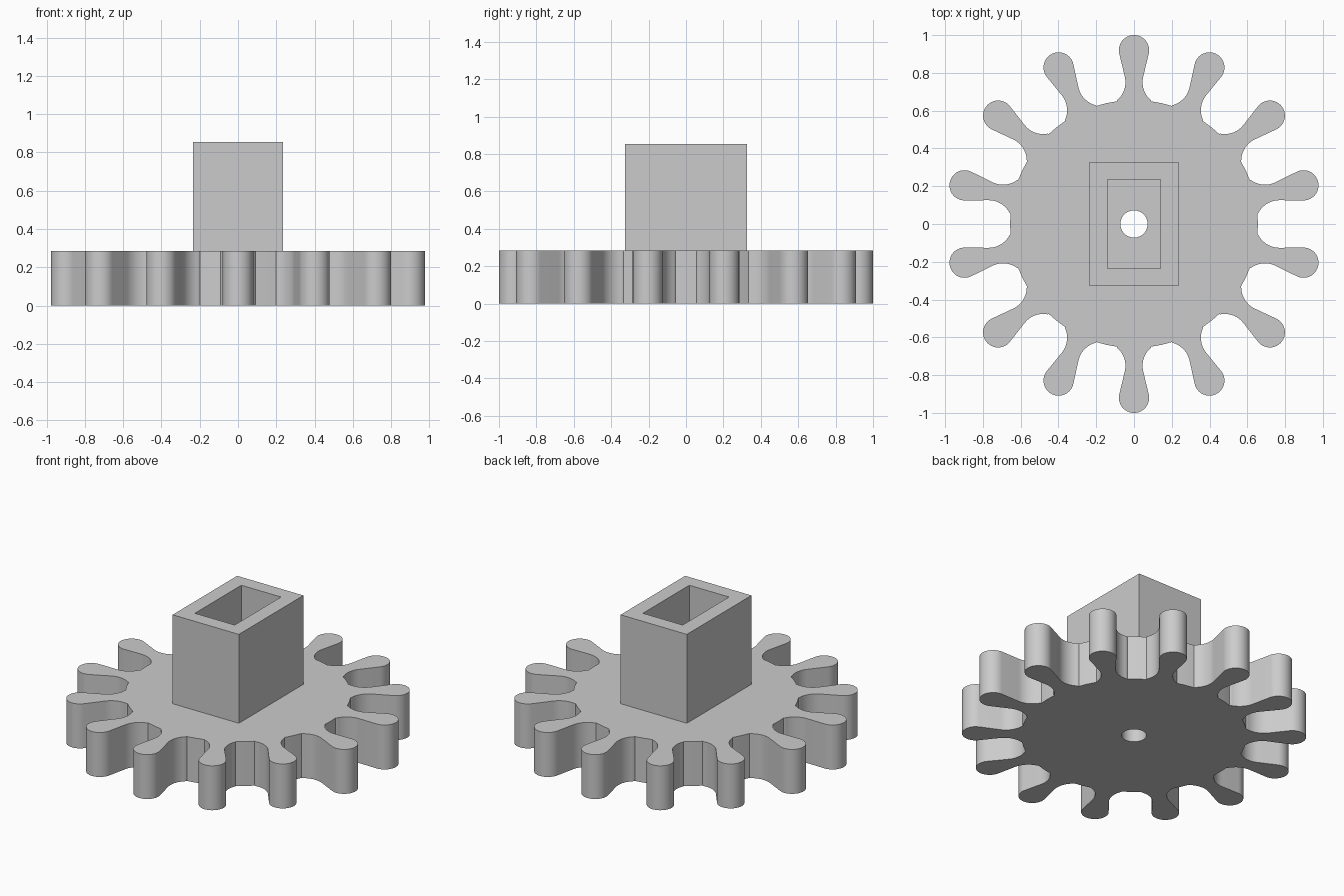
import bpy
import bmesh
from math import sin, cos, pi, radians, hypot, atan2, acos
from mathutils import Vector, Matrix

cube = bpy.data.objects.get("Cube")
if cube:
    bpy.data.objects.remove(cube, do_unlink=True)

grey = bpy.data.materials.new("plain grey")
grey.use_nodes = True
colour = (0.6, 0.6, 0.6, 1)
grey.diffuse_color = colour
grey.node_tree.nodes["Principled BSDF"].inputs["Base Color"].default_value = colour


def arc(centre, radius, start, end, steps):
    return [Vector((centre[0] + radius * cos(a), centre[1] + radius * sin(a), 0))
            for a in (start + (end - start) * i / steps for i in range(steps + 1))]


def extrude_loops(name, loops, bottom, top):
    """Fill closed outlines (inner ones become holes) and extrude upward."""
    bm = bmesh.new()
    edges = []
    for loop in loops:
        verts = [bm.verts.new((p.x, p.y, bottom)) for p in loop]
        edges += [bm.edges.new((verts[i - 1], verts[i])) for i in range(len(verts))]
    bmesh.ops.triangle_fill(bm, edges=edges, use_beauty=True)
    out = bmesh.ops.extrude_face_region(bm, geom=bm.faces[:], use_keep_orig=True)
    moved = [g for g in out["geom"] if isinstance(g, bmesh.types.BMVert)]
    bmesh.ops.translate(bm, verts=moved, vec=(0, 0, top - bottom))
    bmesh.ops.recalc_face_normals(bm, faces=bm.faces[:])
    mesh = bpy.data.meshes.new(name)
    bm.to_mesh(mesh)
    bm.free()
    mesh.materials.append(grey)
    obj = bpy.data.objects.new(name, mesh)
    bpy.context.collection.objects.link(obj)
    return obj


# Gear outline: round tooth heads joined by tangents to round gaps
TEETH = 14
pitch = 2 * pi / TEETH
head, head_r = (0, 0.92), 0.08
gap_r = 0.126
gap = (0.77 * sin(pitch / 2), 0.77 * cos(pitch / 2))
dx, dy = gap[0] - head[0], gap[1] - head[1]
tangent = atan2(dy, dx) + acos((head_r + gap_r) / hypot(dx, dy))
root_r, root_half = 0.656, radians(4.85)

flank = arc(head, head_r, pi / 2, tangent, 12)
flank += arc(gap, gap_r, tangent + pi, radians(229), 12)
mirrored = [Vector((-p.x, p.y, 0)) for p in reversed(flank[1:])]
valley_mid = pi / 2 - pitch / 2
valley = arc((0, 0), root_r, valley_mid + root_half, valley_mid - root_half, 2)
tooth = mirrored + flank + valley
outline = []
for i in range(TEETH):
    turn = Matrix.Rotation(-i * pitch, 3, "Z")
    outline += [turn @ p for p in tooth]

bore = arc((0, 0), 0.072, 0, 2 * pi, 40)[:-1]
gear = extrude_loops("gear_wheel", [outline, bore], 0, 0.285)


# Hollow rectangular socket standing on the gear
def rectangle(x, y):
    return [Vector(p) for p in ((-x, -y, 0), (x, -y, 0), (x, y, 0), (-x, y, 0))]


extrude_loops("square_socket", [rectangle(0.235, 0.327), rectangle(0.141, 0.235)],
              0.285, 0.855)

# Smooth the curved walls, keep corners crisp
bpy.ops.object.select_all(action="DESELECT")
gear.select_set(True)
bpy.context.view_layer.objects.active = gear
bpy.ops.object.shade_smooth_by_angle(angle=radians(30))
